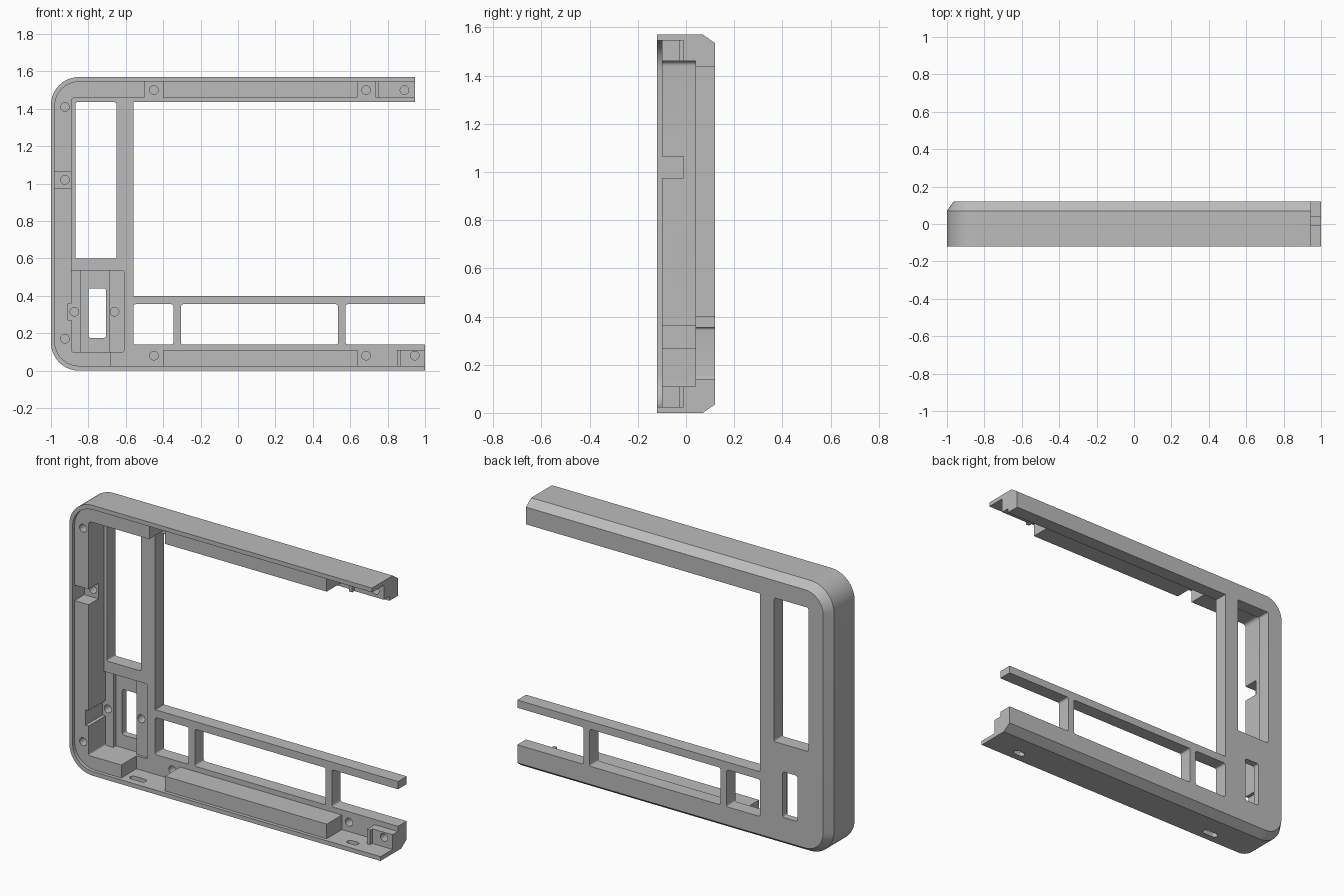
import bpy, bmesh, math

old = bpy.data.objects.get("Cube")
if old:
    bpy.data.objects.remove(old, do_unlink=True)

grey = bpy.data.materials.new("plain grey")
grey.use_nodes = True
COLOUR = (0.5, 0.5, 0.5, 1)
grey.diffuse_color = COLOUR
grey.node_tree.nodes["Principled BSDF"].inputs["Base Color"].default_value = COLOUR

FRONT, BACK, FAR = -0.12, 0.12, 0.3
RIM, BOSS, RIB, PLATE = -0.10, -0.01, -0.03, 0.04   # depths of the steps
HEIGHT, TOP_END = 1.57, 0.945


def outline(x0, z0, x1, z1, left=0, right=0, steps=10):
    """Rectangle in the xz plane with rounded left and right corners."""
    points = []
    for x, z, sx, sz, r, start in ((x1, z1, -1, -1, right, 0), (x0, z1, 1, -1, left, 90),
                                   (x0, z0, 1, 1, left, 180), (x1, z0, -1, 1, right, 270)):
        for i in range(steps + 1 if r else 1):
            a = math.radians(start + 90 * i / steps)
            points.append((x + sx * r + r * math.cos(a), z + sz * r + r * math.sin(a))
                          if r else (x, z))
    return points


def loft(name, rings):
    """Closed solid through (y, outline) rings."""
    bm = bmesh.new()
    loops = [[bm.verts.new((x, y, z)) for x, z in pts] for y, pts in rings]
    for a, b in zip(loops, loops[1:]):
        for i in range(len(a)):
            j = (i + 1) % len(a)
            bm.faces.new((a[i], a[j], b[j], b[i]))
    bm.faces.new(loops[0])
    bm.faces.new(loops[-1])
    bmesh.ops.recalc_face_normals(bm, faces=bm.faces)
    mesh = bpy.data.meshes.new(name)
    bm.to_mesh(mesh)
    bm.free()
    mesh.materials.append(grey)
    obj = bpy.data.objects.new(name, mesh)
    bpy.context.collection.objects.link(obj)
    return obj


# Frame blank with chamfered back edge
frame = loft("frame", [
    (FRONT, outline(-1, 0, 1, HEIGHT, 0.15)),
    (0.07, outline(-1, 0, 1, HEIGHT, 0.15)),
    (BACK, outline(-0.965, 0.035, 1, HEIGHT - 0.035, 0.115))])
cutters = []


def cut(x0, z0, x1, z1, depth=FAR, left=0, right=0, front=-0.3):
    pts = outline(x0, z0, x1, z1, left, right, 6)
    cutters.append(loft("cutter", [(front, pts), (depth, pts)]))


OUT = 1.2
LOW, HIGH = 0.025, HEIGHT - 0.025      # inside of the rim wall
IN_LOW, IN_HIGH = 0.11, 1.46           # inside of the rails

# Rim recess and inner cavity
cut(-0.98, LOW, OUT, HIGH, RIM, left=0.13)
cut(-0.89, IN_LOW, OUT, IN_HIGH, PLATE, left=0.02)

# Openings through the back plate
cut(-0.56, 0.40, OUT, 1.435)
cut(-0.87, 0.60, -0.65, 1.435, left=0.01, right=0.01)
cut(-0.56, 0.14, -0.345, 0.355, left=0.012, right=0.012)
cut(-0.305, 0.14, 0.535, 0.355, left=0.012, right=0.012)
cut(0.575, 0.14, OUT, 0.355, left=0.012)

# Gaps between the rails, then stepped bosses at the open ends
for z0, z1, gap, rib in ((LOW, 0.12, -0.68, 0.85), (1.45, HIGH, -0.50, 0.735)):
    cut(gap, z0, -0.40, z1, PLATE)
    cut(0.64, z0, rib, z1, PLATE)
    cut(rib - 0.01, z0, rib + 0.02, z1, RIB)
    cut(rib + 0.02, z0, OUT, z1, BOSS)
cut(-0.98, 0.975, -0.88, 1.065, BOSS)

# Shorter top arm
cut(TOP_END, 1, OUT, 1.8)

# Switch pocket with slot and side notch
cut(-0.89, 0.10, -0.61, 0.535, 0.055, left=0.01, right=0.01)
cut(-0.91, 0.27, -0.88, 0.36, 0.055)
cut(-0.84, 0.10, -0.69, 0.535, 0.08)
cut(-0.80, 0.175, -0.705, 0.44, left=0.012, right=0.012)

# Screw holes, each sunk from its own step
R = 0.023
for x, z, step in ((-0.925, 0.17, RIM), (-0.925, 1.41, RIM), (-0.925, 1.02, BOSS),
                   (-0.875, 0.315, 0.055), (-0.66, 0.315, 0.055),
                   (-0.45, 0.08, PLATE), (0.685, 0.08, PLATE), (0.945, 0.08, BOSS),
                   (-0.45, 1.5, PLATE), (0.685, 1.5, PLATE), (0.89, 1.5, BOSS)):
    cut(x - R, z - R, x + R, z + R, step + 0.05, R, R)

# Slots through the bottom wall
for x, half in ((-0.6, 0.05), (0.78, 0.035)):
    pts = outline(x - half, -0.078, x + half, -0.042, 0.0179, 0.0179, 6)
    slot = loft("slot_cutter", [(-0.05, pts), (0.06, pts)])
    for v in slot.data.vertices:
        v.co.y, v.co.z = v.co.z, v.co.y
    slot.data.flip_normals()
    cutters.append(slot)

# Carve, bake the result and drop the cutters
for c in cutters:
    c.hide_render = True
    mod = frame.modifiers.new("carve", "BOOLEAN")
    mod.operation, mod.solver, mod.object = "DIFFERENCE", "EXACT", c
graph = bpy.context.evaluated_depsgraph_get()
carved = bpy.data.meshes.new_from_object(frame.evaluated_get(graph))
frame.modifiers.clear()
frame.data = carved
for c in cutters:
    bpy.data.objects.remove(c, do_unlink=True)

bpy.ops.object.select_all(action="DESELECT")
frame.select_set(True)
bpy.context.view_layer.objects.active = frame
bpy.ops.object.shade_smooth_by_angle(angle=math.radians(30))
